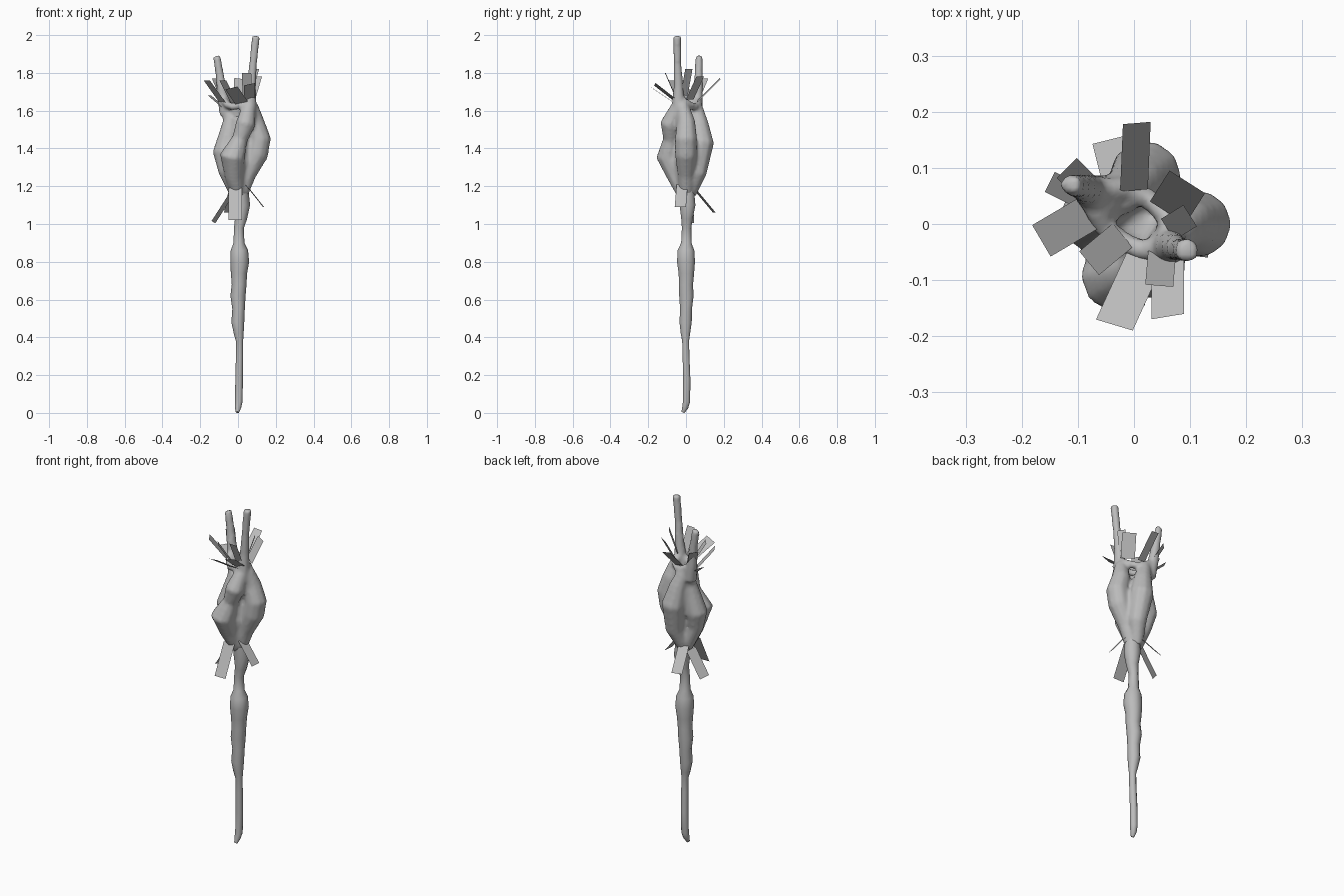
import bpy
import bmesh
import math
from mathutils import Vector, Matrix

# Remove the default cube
cube = bpy.data.objects.get("Cube")
if cube:
    bpy.data.objects.remove(cube)

UNIT = 0.01  # part coordinates below are in hundredths

gray = bpy.data.materials.new("plain gray")
gray.use_nodes = True
COLOUR = (0.5, 0.5, 0.5, 1)
gray.diffuse_color = COLOUR
gray.node_tree.nodes["Principled BSDF"].inputs["Base Color"].default_value = COLOUR


def make_object(name, bm):
    mesh = bpy.data.meshes.new(name)
    bm.to_mesh(mesh)
    bm.free()
    mesh.materials.append(gray)
    obj = bpy.data.objects.new(name, mesh)
    bpy.context.collection.objects.link(obj)
    return obj


def add_tube(bm, path, sides=10, closed=False):
    """Round tube through (x, y, z, radius) points."""
    centres = [Vector(p[:3]) * UNIT for p in path]
    count = len(path)
    rings = []
    for i, centre in enumerate(centres):
        if closed:
            tangent = centres[(i + 1) % count] - centres[i - 1]
        else:
            tangent = centres[min(i + 1, count - 1)] - centres[max(i - 1, 0)]
        tangent.normalize()
        helper = Vector((0, 0, 1)) if closed else Vector((1, 0, 0))
        v = tangent.cross(helper).normalized()
        u = v.cross(tangent)
        radius = path[i][3] * UNIT
        ring = []
        for k in range(sides):
            a = math.tau * k / sides
            ring.append(bm.verts.new(centre + radius * (math.cos(a) * u + math.sin(a) * v)))
        rings.append(ring)
    pairs = list(zip(rings, rings[1:]))
    if closed:
        pairs.append((rings[-1], rings[0]))
    else:
        bm.faces.new(rings[0][::-1])
        bm.faces.new(rings[-1])
    for low, high in pairs:
        for k in range(sides):
            n = (k + 1) % sides
            bm.faces.new((low[k], low[n], high[n], high[k]))
    bmesh.ops.recalc_face_normals(bm, faces=bm.faces)


def smooth(obj):
    bpy.ops.object.select_all(action="DESELECT")
    obj.select_set(True)
    bpy.context.view_layer.objects.active = obj
    bpy.ops.object.shade_smooth_by_angle(angle=math.radians(50))


# Knobbly wooden shaft with a slanted foot
shaft_path = [
    (-.3, -1.6, .3, .9), (0, -.4, 3, 1.7), (.4, .3, 6, 2), (.6, .4, 18, 2),
    (.8, 0, 30, 1.9), (.8, -.2, 38, 1.9), (.4, -.3, 42, 2.6), (-.1, -.2, 48, 3.4),
    (.3, 0, 55, 3.3), (0, .2, 62, 4), (.6, 0, 68, 3.9), (.5, .2, 74, 4.3),
    (.9, 0, 80, 5), (.7, 0, 86, 4.6), (.5, .2, 90, 2.9), (.5, .3, 98, 2.6),
    (1.6, .5, 103, 3.2), (2, .8, 110, 4.4), (1.5, .4, 116, 4.2), (1, 0, 122, 4.5),
]
bm = bmesh.new()
add_tube(bm, shaft_path)
smooth(make_object("shaft", bm))

# Twisted root strands that swell into the head
strands = [
    # front
    [(0, -1, 115, 3.5), (-2, -5, 125, 5), (-3, -9.3, 136, 6.7),
     (1, -8, 145, 4.2), (4, -8.5, 153, 5.2), (6, -4, 163, 3.5)],
    # left side
    [(2, 0, 116, 3.5), (5, 0, 126, 4.5), (10, 0, 137, 6),
     (11.5, 0, 145, 6), (9, 0, 154, 5), (7, -2, 163, 3.5)],
    # back
    [(0, 2, 116, 3.5), (3, 6, 127, 5), (2, 8.5, 143, 6.5),
     (0, 7, 153, 5), (-3, 5, 163, 3.5)],
    # right side
    [(-1, 1, 116, 3.5), (-6, 0, 128, 4.5), (-7.5, 1, 138, 6),
     (-5, 2, 148, 5), (-4, 3, 155, 4), (-6, 5, 164, 3.5)],
    # core
    [(1, 0, 116, 4.2), (1, 0, 133, 7), (1, 0, 148, 6), (0, 0, 157, 3)],
    # tall prong
    [(6, -4, 158, 4), (6.5, -4, 167, 3.2), (7, -4, 173, 2.6),
     (8, -4.5, 185, 2.1), (9.5, -4.7, 199.5, 2.2)],
    # short prong
    [(-6, 5, 158, 3.8), (-8, 6, 167, 3), (-9.5, 6.7, 178, 2.3),
     (-11.3, 7, 189, 2)],
]
# Oval rim around the hollow top, running between the prongs
rim = []
for i in range(12):
    a = math.tau * i / 12
    p = Matrix.Rotation(math.radians(-32), 2) @ Vector((8 * math.cos(a), 4.5 * math.sin(a)))
    rim.append((p.x, p.y + .8, 164 + 2 * math.cos(2 * a), 2))

bm = bmesh.new()
for strand in strands:
    add_tube(bm, strand)
add_tube(bm, rim, 8, True)
head = make_object("twisted_head", bm)
fuse = head.modifiers.new("fuse", "REMESH")
fuse.mode = "VOXEL"
fuse.voxel_size = UNIT
fuse.use_smooth_shade = True
relax = head.modifiers.new("relax", "SMOOTH")
relax.factor = .5
relax.iterations = 3
for poly in head.data.polygons:
    poly.use_smooth = True


# Flat feathers: base, tip, width, roll in degrees
def feather(name, base, tip, width, roll=0):
    base, tip = Vector(base) * UNIT, Vector(tip) * UNIT
    along = (tip - base).normalized()
    side = along.cross(Vector((0, 0, 1))).normalized() * width * UNIT / 2
    side.rotate(Matrix.Rotation(math.radians(roll), 3, along))
    bm = bmesh.new()
    corners = (base - side, base + side, tip + side, tip - side)
    bm.faces.new([bm.verts.new(c) for c in corners])
    make_object(name, bm)


upper = [
    ((2, -6, 164), (-3.5, -18, 172), 7, 15),
    ((6, -5, 165), (6, -16.5, 174), 6, 15),
    ((5, -5, 166), (4.5, -11, 180), 5, 0),
    ((-2, -2, 164), (-8, -7, 176), 5.5, 0),
    ((-8, 2, 164), (-16.5, -3, 176), 6.5, 0),
    ((-8, 4, 162), (-15, 7.5, 168), 4, 0),
    ((-7, 5, 165), (-12, 10, 177), 5, 0),
    ((0, 6, 165), (.5, 18, 177), 5, 10),
    ((6, 2, 166), (9.5, 7.5, 178), 7.5, 0),
    ((6, -1, 168), (10, 1.5, 182), 4.5, 0),
]
lower = [
    ((-1.5, -6, 119), (-1.5, -14.5, 102), 7, 0),
    ((4, -2, 121), (13.5, -3, 109), 6, 0),
    ((-4, 1, 115), (-13, 1.5, 101), 6, 20),
    ((-2, 5, 118), (-4.5, 15, 106), 6, 0),
]
for label, group in (("upper_feather", upper), ("lower_feather", lower)):
    for number, spec in enumerate(group, 1):
        feather(f"{label}_{number}", *spec)
